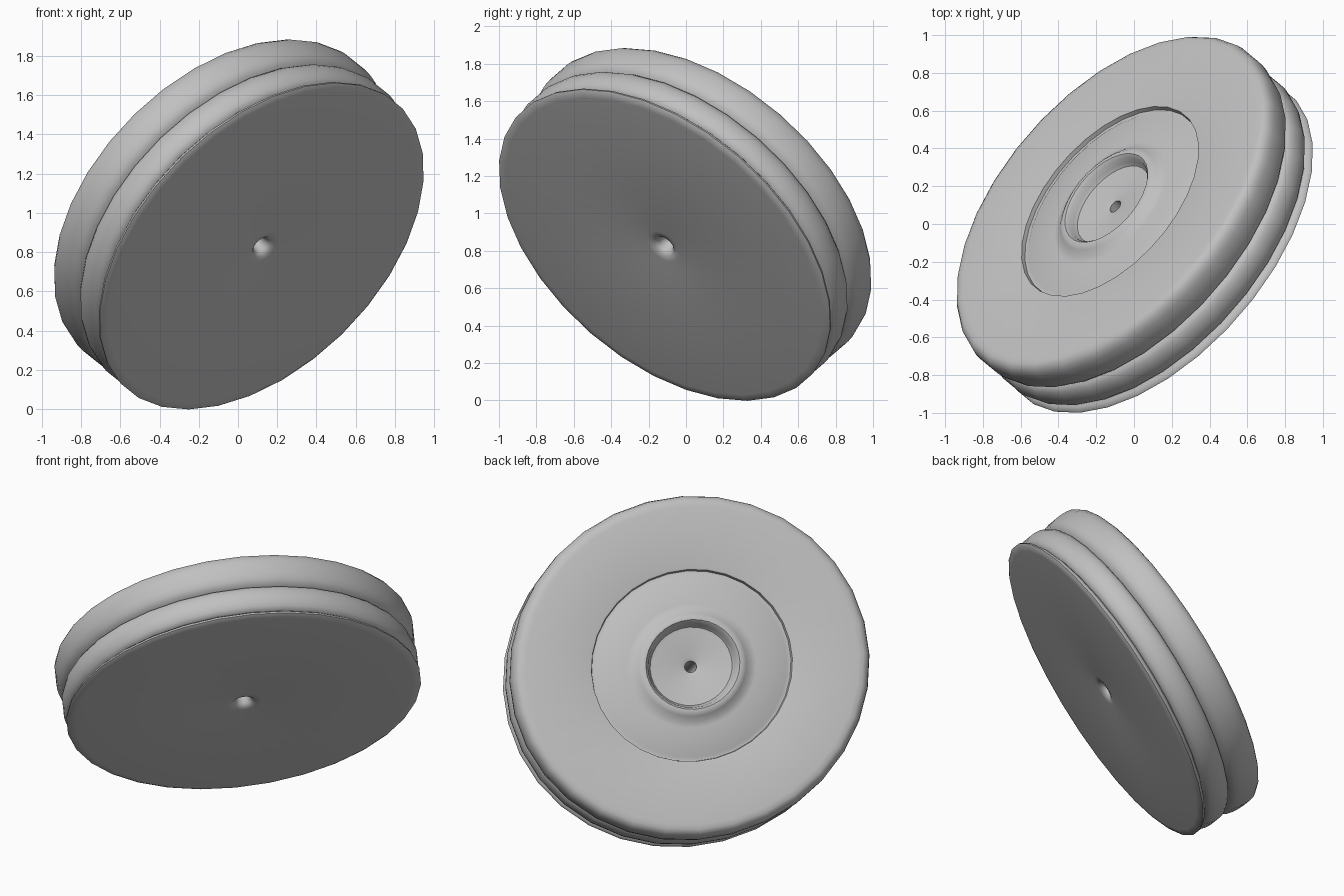
import bpy
import math
from mathutils import Vector, Matrix

cube = bpy.data.objects.get("Cube")
if cube:
    bpy.data.objects.remove(cube, do_unlink=True)

SEGMENTS = 32
# Slightly oval wheel: axle direction, direction of the long radius, and radii factors
AXLE = Vector((-0.598, 0.565, 0.568)).normalized()
LONG = Vector((0.502, 0.817, -0.284))
LONG = (LONG - AXLE * LONG.dot(AXLE)).normalized()
SHORT = AXLE.cross(LONG)
LONG_FACTOR, SHORT_FACTOR = 1.037, 0.966
CENTRE = Vector((0, 0, 0.945))

grey = bpy.data.materials.new("plain_grey")
grey.use_nodes = True
colour = (0.53, 0.53, 0.53, 1)
grey.diffuse_color = colour
grey.node_tree.nodes["Principled BSDF"].inputs["Base Color"].default_value = colour


def lathe(name, profile):
    """Sweep (radius, height) points round the tilted axle."""
    verts, faces = [], []
    for r, h in profile:
        for j in range(SEGMENTS):
            a = math.tau * j / SEGMENTS
            verts.append(CENTRE + AXLE * h + LONG * (r * LONG_FACTOR * math.cos(a))
                         + SHORT * (r * SHORT_FACTOR * math.sin(a)))
    for i in range(len(profile) - 1):
        for j in range(SEGMENTS):
            k = (j + 1) % SEGMENTS
            low, high = i * SEGMENTS, (i + 1) * SEGMENTS
            faces.append((low + j, low + k, high + k, high + j))
    mesh = bpy.data.meshes.new(name)
    mesh.from_pydata(verts, [], faces)
    mesh.materials.append(grey)
    obj = bpy.data.objects.new(name, mesh)
    bpy.context.collection.objects.link(obj)
    obj.select_set(True)
    bpy.context.view_layer.objects.active = obj


def ridge(low, high, foot, crest, steps=8):
    """Rounded bulge between two grooves."""
    pts = []
    for i in range(steps + 1):
        a = math.pi * i / steps
        h = (low + high) / 2 - math.cos(a) * (high - low) / 2
        pts.append((foot + (crest - foot) * math.sin(a), h))
    return pts


bpy.ops.object.select_all(action='DESELECT')

# Flat back plate with a softly flared axle hole and a thin outer lip
lathe("back_plate", [(0.035, -0.14), (0.045, -0.19), (0.065, -0.21), (0.1, -0.215),
                     (0.99, -0.215), (1.02, -0.212), (1.038, -0.202),
                     (1.035, -0.19), (1.02, -0.178), (0.998, -0.168)])

# Tread rib between two grooves
lathe("tread_rib", ridge(-0.168, 0.0, 0.998, 1.042))

# Wide rounded shoulder and the flat sidewall
lathe("tyre_shoulder", [(0.998, 0.0), (1.018, 0.012), (1.036, 0.035), (1.045, 0.07),
                        (1.05, 0.11), (1.049, 0.15), (1.042, 0.18), (1.026, 0.203),
                        (1.005, 0.214), (0.975, 0.217), (0.6, 0.217),
                        (0.588, 0.213), (0.583, 0.19)])

# Recessed hub disc with a raised ring round a shallow dish, and the axle bore
lathe("hub_disc", [(0.583, 0.19), (0.565, 0.19), (0.555, 0.196), (0.38, 0.199),
                   (0.345, 0.207), (0.315, 0.232), (0.295, 0.245), (0.275, 0.245),
                   (0.26, 0.23), (0.252, 0.2), (0.24, 0.182), (0.22, 0.178),
                   (0.06, 0.175), (0.035, 0.165), (0.035, -0.14)])

bpy.ops.object.shade_smooth_by_angle(angle=math.radians(40))
